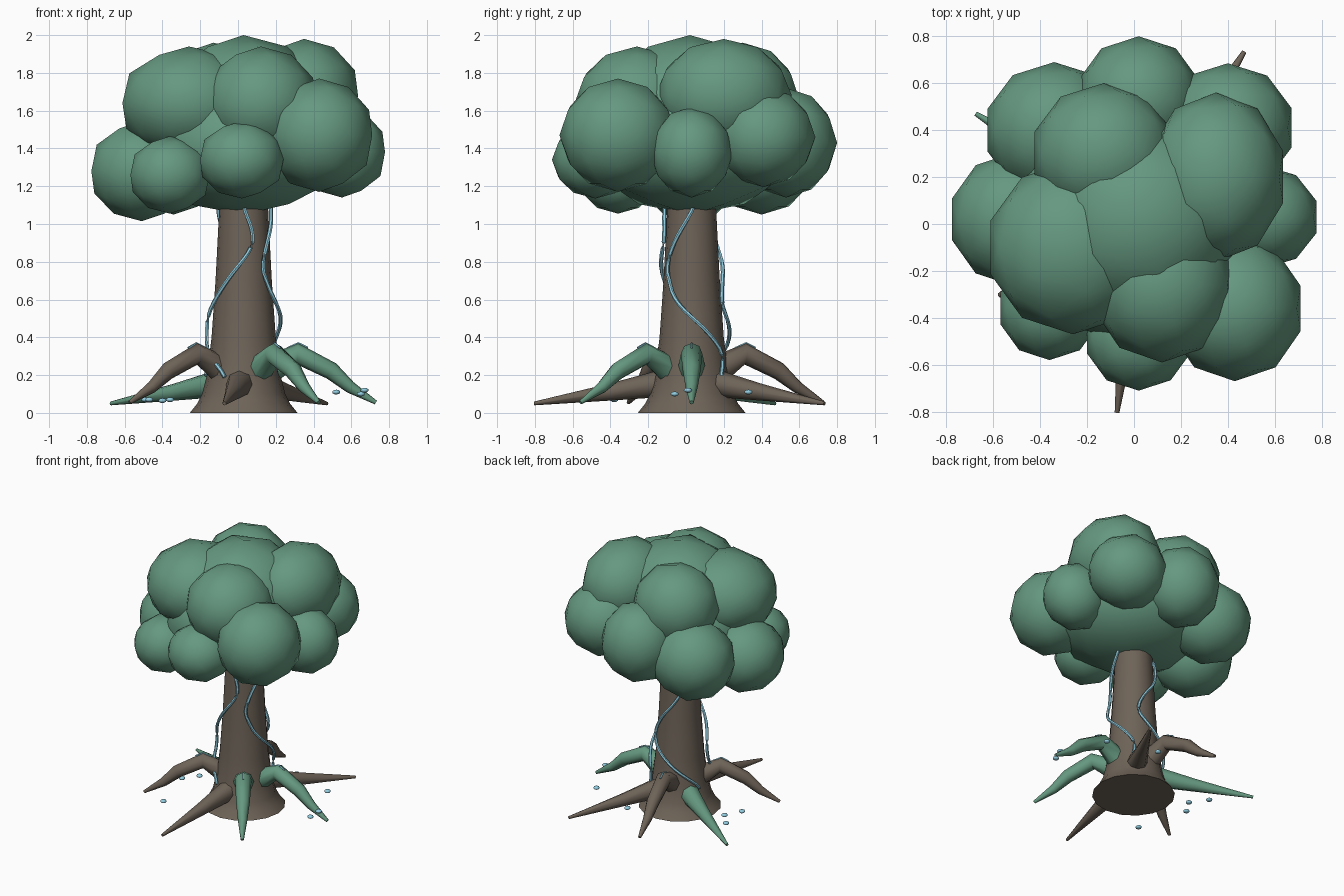
import bpy, bmesh, math
from mathutils import Vector

if "Cube" in bpy.data.objects:
    bpy.data.objects.remove(bpy.data.objects["Cube"])

CX, CY = 0.03, 0.03  # trunk axis


def material(name, rgb):
    m = bpy.data.materials.new(name)
    m.diffuse_color = (*rgb, 1)
    m.use_nodes = True
    m.node_tree.nodes["Principled BSDF"].inputs["Base Color"].default_value = m.diffuse_color
    return m


GREEN = material("leaf green", (0.13, 0.315, 0.215))
BROWN = material("bark brown", (0.155, 0.125, 0.097))
BLUE = material("pale blue", (0.29, 0.61, 0.74))


def finish(name, bm, mat, angle=None):
    bmesh.ops.recalc_face_normals(bm, faces=bm.faces)
    me = bpy.data.meshes.new(name)
    bm.to_mesh(me)
    bm.free()
    ob = bpy.data.objects.new(name, me)
    bpy.context.collection.objects.link(ob)
    me.materials.append(mat)
    me.shade_smooth()
    if angle:
        bpy.ops.object.select_all(action='DESELECT')
        ob.select_set(True)
        bpy.context.view_layer.objects.active = ob
        bpy.ops.object.shade_smooth_by_angle(angle=math.radians(angle))
    return ob


def blob(name, centre, radii, mat):
    """Low-poly stretched ball."""
    bm = bmesh.new()
    bmesh.ops.create_icosphere(bm, subdivisions=2, radius=1)
    for v in bm.verts:
        v.co = [c + r * p for c, r, p in zip(centre, radii, v.co)]
    return finish(name, bm, mat)


def tube(name, points, radii, mat, sides=8):
    """Capped tube with a ring of vertices around every path point."""
    bm = bmesh.new()
    pts = [Vector(p) for p in points]
    rings = []
    for i, p in enumerate(pts):
        t = (pts[min(i + 1, len(pts) - 1)] - pts[max(i - 1, 0)]).normalized()
        up = Vector((0, 0, 1)) if abs(t.z) < 0.95 else Vector((1, 0, 0))
        a = t.cross(up).normalized()
        b = a.cross(t)
        rings.append([bm.verts.new(p + radii[i] * (a * math.cos(k * math.tau / sides)
                                                   + b * math.sin(k * math.tau / sides)))
                      for k in range(sides)])
    for r0, r1 in zip(rings, rings[1:]):
        for k in range(sides):
            j = (k + 1) % sides
            bm.faces.new((r0[k], r0[j], r1[j], r1[k]))
    bm.faces.new(rings[0])
    bm.faces.new(rings[-1])
    return finish(name, bm, mat, 50)


def lerp_table(table, z):
    for (z0, v0), (z1, v1) in zip(table, table[1:]):
        if z <= z1:
            return v0 + (v1 - v0) * (z - z0) / (z1 - z0)
    return table[-1][1]


# Trunk with flared foot
profile = [(0, 0.285), (0.05, 0.245), (0.1, 0.22), (0.2, 0.195), (0.4, 0.17),
           (0.7, 0.149), (1.05, 0.131), (1.2, 0.125)]
tube("trunk", [(CX, CY, z) for z, r in profile], [r for z, r in profile], BROWN, 16)

# Canopy: a core, a crown and overlapping leaf clumps (centre, radii)
blob("canopy_core", (0.03, 0.03, 1.42), (0.56, 0.56, 0.37), GREEN)
blob("canopy_crown", (0.03, 0.02, 1.59), (0.44, 0.44, 0.41), GREEN)
clumps = [
    ((-0.13, 0.30, 1.66), (0.31, 0.30, 0.30)),
    ((0.35, 0.20, 1.68), (0.30, 0.36, 0.30)),
    ((-0.26, -0.10, 1.64), (0.37, 0.37, 0.30)),
    ((0.12, -0.26, 1.64), (0.31, 0.33, 0.30)),
    ((-0.34, 0.40, 1.34), (0.30, 0.29, 0.29)),
    ((0.02, 0.53, 1.43), (0.27, 0.27, 0.29)),
    ((0.40, 0.41, 1.46), (0.285, 0.275, 0.265)),
    ((0.55, 0.03, 1.38), (0.24, 0.22, 0.24)),
    ((0.43, -0.36, 1.47), (0.295, 0.31, 0.30)),
    ((0.02, -0.48, 1.34), (0.232, 0.23, 0.205)),
    ((-0.36, -0.36, 1.26), (0.22, 0.22, 0.205)),
    ((-0.51, 0.02, 1.28), (0.28, 0.285, 0.265)),
]
for i, (c, r) in enumerate(clumps):
    blob(f"leaf_clump_{i + 1}", c, r, GREEN)

# Roots: arched or straight, around the trunk (angle, length, arched, colour)
arch = [(0.09, 0.18, 0.075), (0.15, 0.235, 0.073), (0.285, 0.313, 0.057),
        (0.465, 0.222, 0.047), (0.565, 0.135, 0.032), (0.70, 0.055, 0.011)]
straight = [(0.10, 0.165, 0.08), (0.22, 0.145, 0.066), (0.43, 0.11, 0.045),
            (0.83, 0.05, 0.01)]
roots = [(0, 0.70, True, GREEN), (58, 0.83, False, BROWN), (102, 0.71, True, BROWN),
         (148, 0.83, False, GREEN), (209, 0.69, True, BROWN), (263, 0.84, False, BROWN),
         (304, 0.71, True, GREEN)]
for i, (deg, length, arched, mat) in enumerate(roots):
    shape = arch if arched else straight
    dx, dy = math.cos(math.radians(deg)), math.sin(math.radians(deg))
    k = length / shape[-1][0]

    def at(r, z):
        return (CX + dx * r * k, CY + dy * r * k, z)
    tube(f"root_{i + 1}", [at(r, z) for r, z, w in shape], [w for r, z, w in shape], mat)
    if arched:  # thin vein along the crest
        tube(f"root_vein_{i + 1}", [at(0.23, 0.342), at(0.29, 0.369), at(0.34, 0.344)],
             [0.006] * 3, BLUE, 5)

# Vines winding on the trunk: (height, angle) keys
vines = [
    [(0.19, 245), (0.25, 228), (0.35, 197), (0.5, 192), (0.7, 238), (0.87, 286),
     (0.95, 291), (1.1, 268)],
    [(0.18, 48), (0.3, 55), (0.42, 28), (0.6, -30), (0.77, -55), (0.9, -38), (1.1, 8)],
    [(0.2, 170), (0.35, 118), (0.42, 95), (0.5, 70), (0.58, 57), (0.7, 72),
     (0.85, 115), (1.1, 165)],
]
bulge = [(0, 0.012), (0.2, 0.012), (0.35, 0.032), (0.5, 0.034), (0.7, 0.02), (1.2, 0.012)]
for i, keys in enumerate(vines):
    pts = []
    for n in range(29):
        z = keys[0][0] + (keys[-1][0] - keys[0][0]) * n / 28
        # averaged neighbours round off the corners
        a = math.radians(sum(lerp_table(keys, min(max(z + d, keys[0][0]), keys[-1][0]))
                             for d in (-0.04, 0, 0.04)) / 3)
        r = lerp_table(profile, z) + lerp_table(bulge, z)
        pts.append((CX + r * math.cos(a), CY + r * math.sin(a), z))
    tube(f"vine_{i + 1}", pts, [0.011] * 29, BLUE, 6)

# Floating droplets around the roots
drops = [(0.65, -0.06, 0.10), (0.67, 0.01, 0.12), (0.52, 0.33, 0.11), (-0.47, 0.0, 0.07),
         (-0.36, -0.38, 0.07), (-0.40, 0.11, 0.065), (-0.49, 0.22, 0.07), (0.17, 0.46, 0.10)]
for i, p in enumerate(drops):
    blob(f"droplet_{i + 1}", p, (0.022, 0.022, 0.013), BLUE)
